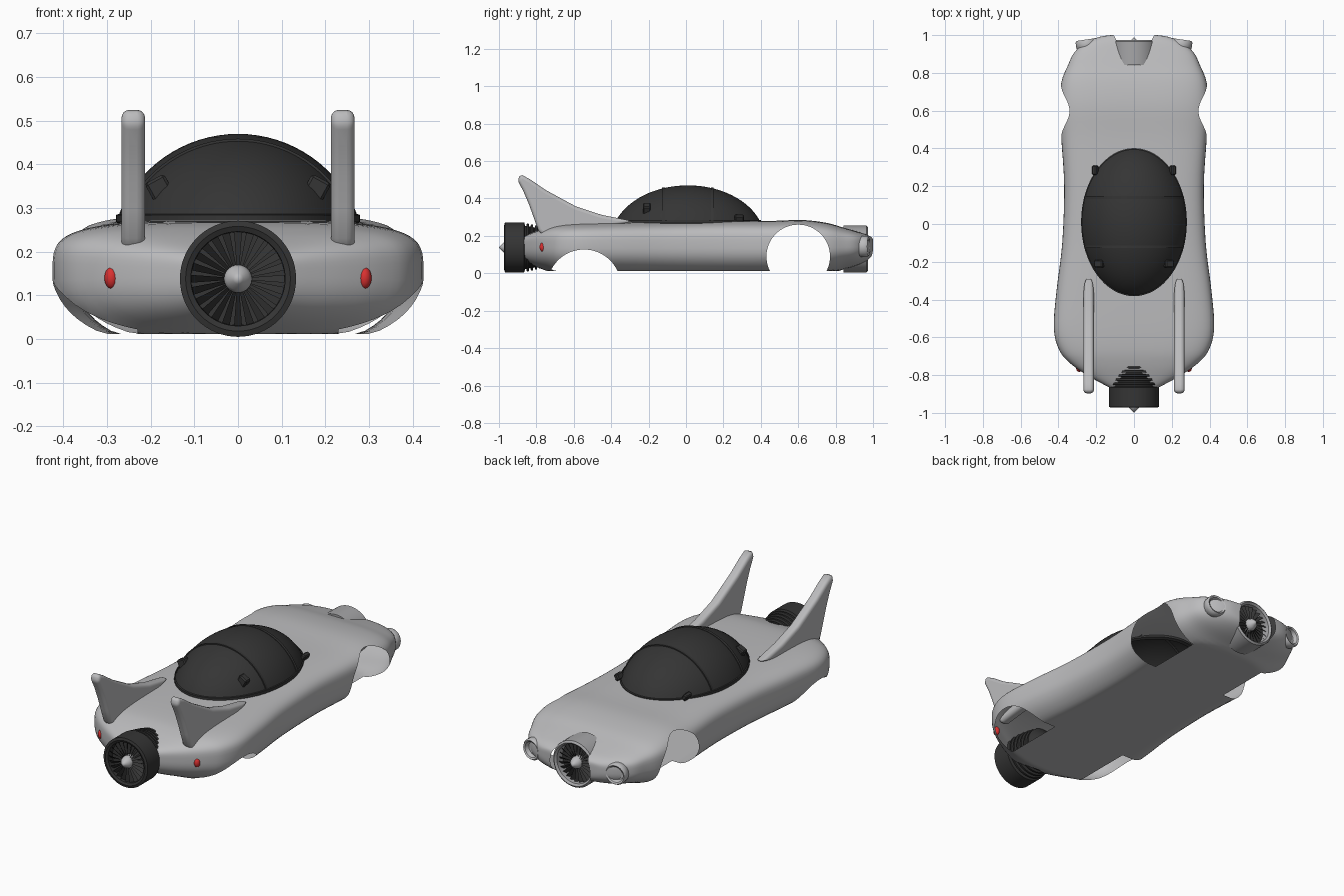
import bpy, bmesh, math
from mathutils import Matrix, Vector

cube = bpy.data.objects.get("Cube")
if cube:
    bpy.data.objects.remove(cube, do_unlink=True)


def material(name, rgb):
    m = bpy.data.materials.new(name)
    m.use_nodes = True
    m.diffuse_color = (*rgb, 1)
    m.node_tree.nodes["Principled BSDF"].inputs["Base Color"].default_value = (*rgb, 1)
    return m


silver = material("silver paint", (.5, .5, .51))
steel = material("duct steel", (.38, .38, .39))
dark = material("dark metal", (.035, .035, .035))
red = material("red lens", (.7, .03, .03))


def finish(name, bm, mat, angle=35):
    """Turn a bmesh into a smooth-shaded object."""
    bmesh.ops.recalc_face_normals(bm, faces=bm.faces)
    mesh = bpy.data.meshes.new(name)
    bm.to_mesh(mesh)
    bm.free()
    mesh.materials.append(mat)
    ob = bpy.data.objects.new(name, mesh)
    bpy.context.collection.objects.link(ob)
    activate(ob)
    bpy.ops.object.shade_smooth_by_angle(angle=math.radians(angle))
    return ob


def activate(ob):
    bpy.ops.object.select_all(action='DESELECT')
    ob.select_set(True)
    bpy.context.view_layer.objects.active = ob


def bridge(bm, rings, closed=True):
    for a, b in zip(rings, rings[1:]):
        n = len(a)
        for i in range(n if closed else n - 1):
            j = (i + 1) % n
            bm.faces.new((a[i], a[j], b[j], b[i]))


def lathe(name, profile, mat, matrix, steps=48):
    """Revolve (radius, height) points about local z."""
    bm = bmesh.new()
    rings = [[bm.verts.new((r * math.cos(math.tau * k / steps),
                            r * math.sin(math.tau * k / steps), h))
              for k in range(steps)] for r, h in profile]
    bridge(bm, rings)
    bmesh.ops.remove_doubles(bm, verts=bm.verts, dist=.0001)
    bm.transform(matrix)
    return finish(name, bm, mat)


def along_y(x, y, z, sign):
    """Local z points along sign * y."""
    return Matrix.Translation((x, y, z)) @ Matrix.Rotation(-sign * math.pi / 2, 4, 'X')


# Body stations: y, half width, top, bottom
stations = [Vector(s) for s in (
    (-.88, .10, .19, .08), (-.85, .16, .205, .06), (-.8, .25, .225, .035),
    (-.74, .335, .245, .01), (-.67, .395, .26, -.02), (-.55, .425, .268, -.03),
    (-.35, .41, .272, -.03), (-.1, .38, .275, -.03), (.2, .37, .28, -.03),
    (.45, .385, .28, -.03), (.62, .395, .285, -.03), (.75, .385, .27, -.01),
    (.84, .35, .245, .02), (.91, .315, .225, .04), (.96, .255, .21, .06),
    (.99, .185, .195, .08), (1, .12, .185, .095))]


def spline(points, steps):
    padded = [points[0]] + points + [points[-1]]
    out = []
    for a, b, c, d in zip(padded, padded[1:], padded[2:], padded[3:]):
        for k in range(steps):
            t = k / steps
            out.append(b + (c - a) * t / 2 + (a * 2 - b * 5 + c * 4 - d) * t * t / 2
                       + (b * 3 - a - c * 3 + d) * t ** 3 / 2)
    return out + [points[-1]]


def section(bm, s, steps=64):
    y, w, top, low = s
    mid, ring = .15, []
    for k in range(steps):
        a = math.tau * (k + .5) / steps
        c, v = math.cos(a), math.sin(a)
        n, h = (4, top - mid) if v > 0 else (2.5, mid - low)
        x = math.copysign(abs(c) ** (2 / n), c) * w
        z = mid + math.copysign(abs(v) ** (2 / n), v) * h
        ring.append(bm.verts.new((x, y, max(z, .012))))
    return ring


bm = bmesh.new()
rings = [section(bm, s) for s in spline(stations, 4)]
bridge(bm, rings)
bm.faces.new(rings[0])
bm.faces.new(rings[-1])
body = finish("body_shell", bm, silver)

# Openings in the hollow shell: wheel arches, cockpit and nose intake
cut_mat = bpy.data.materials.new("cutter")


def cut(matrix, radius, depth):
    bm = bmesh.new()
    bmesh.ops.create_cone(bm, cap_ends=True, segments=64, radius1=radius,
                          radius2=radius, depth=depth, matrix=matrix)
    cutter = finish("cutter", bm, cut_mat)
    mod = body.modifiers.new("opening", 'BOOLEAN')
    mod.operation, mod.solver, mod.object = 'DIFFERENCE', 'EXACT', cutter
    mod.material_mode = 'TRANSFER'
    activate(body)
    bpy.ops.object.modifier_apply(modifier=mod.name)
    bpy.data.objects.remove(cutter, do_unlink=True)
    # Remove the walls left by the cutter so the shell stays open
    mesh = body.data
    slots = [i for i, m in enumerate(mesh.materials) if m == cut_mat]
    bm = bmesh.new()
    bm.from_mesh(mesh)
    walls = [f for f in bm.faces if f.material_index in slots]
    bmesh.ops.delete(bm, geom=walls, context='FACES')
    for f in bm.faces:
        f.material_index = 0
    bm.to_mesh(mesh)
    bm.free()
    mesh.materials.clear()
    mesh.materials.append(silver)
    # Close nothing: later cuts need a solid, so all cutters are joined below


def joined_cutters(specs):
    """One mesh holding every cutter, so the shell is cut once while solid."""
    bm = bmesh.new()
    for matrix, radius, depth in specs:
        bmesh.ops.create_cone(bm, cap_ends=True, segments=64, radius1=radius,
                              radius2=radius, depth=depth, matrix=matrix)
    return bm


specs = [(along_y(0, .99, .13, 1), .12, .3),
         (Matrix.Translation((0, .005, .3)) @ Matrix.Diagonal((1, 1.4, 1, 1)), .265, .12)]
for side in (-1, 1):
    for y, z, r in ((.6, .09, .17), (-.545, -.07, .197)):
        turn = Matrix.Rotation(math.pi / 2, 4, 'Y')
        specs.append((Matrix.Translation((side * .48, y, z)) @ turn, r, .5))
make_cone = bmesh.ops.create_cone
cutter = finish("cutter", joined_cutters(specs), cut_mat)
mod = body.modifiers.new("openings", 'BOOLEAN')
mod.operation, mod.solver, mod.object = 'DIFFERENCE', 'EXACT', cutter
mod.material_mode = 'TRANSFER'
activate(body)
bpy.ops.object.modifier_apply(modifier=mod.name)
bpy.data.objects.remove(cutter, do_unlink=True)
slots = [i for i, m in enumerate(body.data.materials) if m == cut_mat]
bm = bmesh.new()
bm.from_mesh(body.data)
bmesh.ops.delete(bm, geom=[f for f in bm.faces if f.material_index in slots], context='FACES')
bm.to_mesh(body.data)
bm.free()
body.data.materials.clear()
body.data.materials.append(silver)
bpy.data.materials.remove(cut_mat)

# Canopy dome with base rim
R, cz = .294, .176
arc = [math.radians(20 + 70 * k / 16) for k in range(17)]
dome = [(.268, .262), (.28, .268), (.28, .284), (.275, .286)]
dome += [(R * math.cos(a), cz + R * math.sin(a)) for a in arc]
place = Matrix.Translation((0, .01, 0)) @ Matrix.Diagonal((1, 1.4, 1, 1))
lathe("canopy", dome, dark, place, 64)

# Canopy frame bands
for y, label in ((-.13, "rear"), (.13, "front")):
    r = math.sqrt(R * R - (y / 1.4) ** 2)
    start = math.asin((.28 - cz) / r)
    bm = bmesh.new()
    rings = []
    for k in range(33):
        a = start + (math.pi - 2 * start) * k / 32
        rings.append([bm.verts.new(((r + h) * math.cos(a), y + .01 + d, cz + (r + h) * math.sin(a)))
                      for d, h in ((-.007, -.004), (-.007, .004), (.007, .004), (.007, -.004))])
    bridge(bm, rings)
    finish("canopy_band_" + label, bm, dark)


def fan(name, y, z, sign, radius):
    """Radial blades, a back plate and a pointed hub facing sign * y."""
    base = along_y(0, y, z, sign)
    bm = bmesh.new()
    for k in range(24):
        turn = base @ Matrix.Rotation(math.tau * k / 24, 4, 'Z')
        quad = ((.025, -.003, .012), (radius, -.009, .016), (radius, .009, 0), (.025, .003, 0))
        bm.faces.new([bm.verts.new(turn @ Vector(p)) for p in quad])
    finish(name + "_blades", bm, dark)
    lathe(name + "_back", [(0, -.015), (radius, -.015)], dark, base)
    lathe(name + "_hub", [(.032, -.015), (.032, .012), (.026, .03), (.012, .044), (0, .056)],
          silver, base, 24)


# Rear engine with ribbed casing
casing = [(.106, .02), (.108, .106), (.12, .112), (.133, .108), (.133, .005)]
for k in range(6):
    r, h = .128 - .005 * k, -.022 * k
    casing += [(r - .012, h), (r - .012, h - .007), (r, h - .009), (r, h - .019)]
casing += [(.085, -.14), (.06, -.165), (0, -.18)]
lathe("engine_casing", casing, dark, along_y(0, -.86, .138, -1), 64)
fan("engine_fan", -.944, .138, -1, .107)

# Nose intake duct
lathe("intake_duct", [(.1, 0), (.105, .12), (.115, .13), (.125, .122), (.125, 0), (.1, 0)],
      steel, along_y(0, .843, .13, 1), 64)
fan("intake_fan", .932, .13, 1, .104)

# Fin outline: y, z
outline = [(-.28, .278), (-.45, .312), (-.59, .358), (-.75, .445), (-.83, .5), (-.875, .525),
           (-.89, .52), (-.9, .495), (-.87, .44), (-.84, .37), (-.815, .3), (-.79, .23),
           (-.765, .2), (-.6, .22), (-.4, .25)]

for side, label in ((1, "left"), (-1, "right")):
    # Tail fin
    bm = bmesh.new()
    face = bm.faces.new([bm.verts.new((side * .24 - .027, y, z)) for y, z in outline])
    out = bmesh.ops.extrude_face_region(bm, geom=[face])
    moved = [v for v in out["geom"] if isinstance(v, bmesh.types.BMVert)]
    bmesh.ops.translate(bm, verts=moved, vec=(.054, 0, 0))
    fin = finish("tail_fin_" + label, bm, silver, 60)
    bev = fin.modifiers.new("round", 'BEVEL')
    bev.width, bev.segments, bev.limit_method = .02, 4, 'ANGLE'
    bev.angle_limit = math.radians(50)

    # Headlight pod with dished face
    lathe("headlight_" + label, [(0, .02), (.036, .024), (.042, .045), (.05, .05), (.057, .04),
                                 (.057, .01), (.045, -.01), (0, -.01)],
          silver, along_y(side * .247, .927, .143, 1) @ Matrix.Rotation(side * .15, 4, 'Y'), 32)

    # Tail light
    bm = bmesh.new()
    bmesh.ops.create_uvsphere(bm, u_segments=20, v_segments=12, radius=1)
    bm.transform(Matrix.Translation((side * .29, -.765, .14)) @ Matrix.Diagonal((.016, .018, .025, 1)))
    finish("tail_light_" + label, bm, red)

    # Small canopy vents and hinges
    for name, pos, size in (("vent_", (.18, -.21, .345), (.05, .04, .05)),
                            ("hinge_", (.205, .285, .295), (.025, .05, .035))):
        bm = bmesh.new()
        bmesh.ops.create_cube(bm, size=1)
        bm.transform(Matrix.Translation((side * pos[0], *pos[1:]))
                     @ Matrix.Rotation(side * .5, 4, 'Y') @ Matrix.Diagonal((*size, 1)))
        bmesh.ops.bevel(bm, geom=bm.edges[:], offset=.006, segments=1, affect='EDGES')
        finish("canopy_" + name + label, bm, dark)
